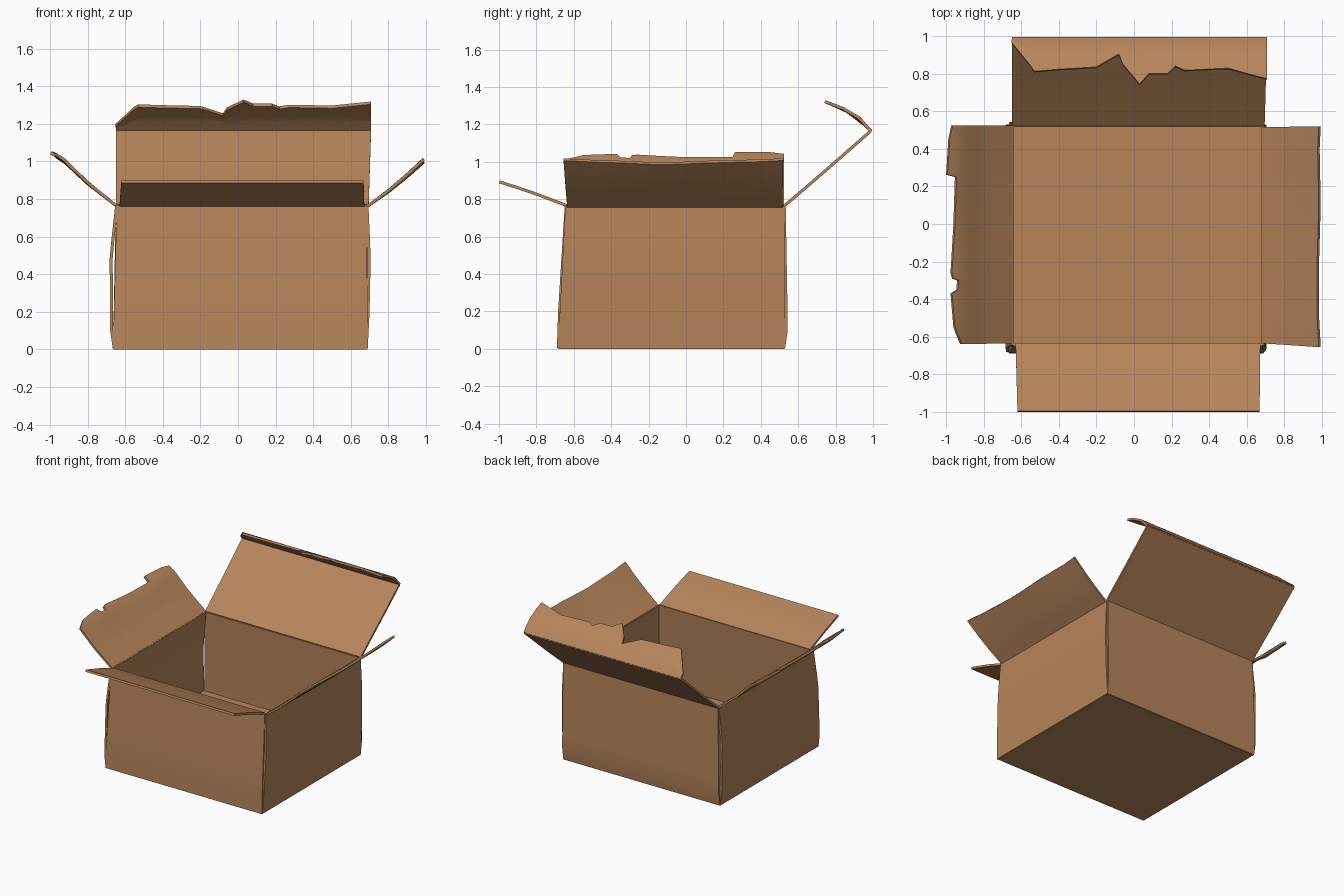
import bpy, bmesh, math
from mathutils import Vector

if "Cube" in bpy.data.objects:
    bpy.data.objects.remove(bpy.data.objects["Cube"])

card = bpy.data.materials.new("tan cardboard")
card.diffuse_color = (0.47, 0.235, 0.105, 1)
card.use_nodes = True
card.node_tree.nodes["Principled BSDF"].inputs["Base Color"].default_value = card.diffuse_color


def along(points, f):
    """Point at fraction f of the length of a polyline."""
    pts = [Vector(p) for p in points]
    lens = [(b - a).length for a, b in zip(pts, pts[1:])]
    d = f * sum(lens)
    for a, b, l in zip(pts, pts[1:], lens):
        if d <= l + 1e-9:
            return a.lerp(b, d / l)
        d -= l
    return pts[-1]


def lookup(table, s):
    """Linear interpolation in a list of (position, value)."""
    for (a, va), (b, vb) in zip(table, table[1:]):
        if s <= b:
            return va + (vb - va) * max(0, s - a) / (b - a)
    return table[-1][1]


def panel(name, axis, profile, start, end, edge=None, warp=0.0, thick=0.016, rows=8):
    """Cardboard sheet: a profile (across, z) swept along axis, with a torn edge.
    start / end are the spans along the axis at the first / last profile point."""
    lo, hi = end
    cols = {lo + (hi - lo) * i / 14 for i in range(15)}
    if edge:
        cols = {c for c in cols if all(abs(c - e[0]) > 0.015 for e in edge)}
        cols |= {min(max(e[0], lo), hi) for e in edge}
    bm = bmesh.new()
    grid = []
    for s in sorted(cols):
        t = (s - lo) / (hi - lo)
        reach = lookup(edge, s) if edge else 1.0
        col = []
        for j in range(rows + 1):
            f = reach * j / rows
            p = along(profile, f)
            q = (start[0] + (start[1] - start[0]) * t) * (1 - f) + s * f
            z = p.y + warp * f * math.sin(7 * t + 1.0)
            col.append(bm.verts.new((q, p.x, z) if axis == 'x' else (p.x, q, z)))
        grid.append(col)
    for a, b in zip(grid, grid[1:]):
        for j in range(rows):
            bm.faces.new((a[j], b[j], b[j + 1], a[j + 1]))
    me = bpy.data.meshes.new(name)
    bm.to_mesh(me)
    bm.free()
    me.materials.append(card)
    ob = bpy.data.objects.new(name, me)
    bpy.context.collection.objects.link(ob)
    mod = ob.modifiers.new("thickness", 'SOLIDIFY')
    mod.thickness = thick
    mod.offset = 0
    bpy.ops.object.select_all(action='DESELECT')
    ob.select_set(True)
    bpy.context.view_layer.objects.active = ob
    bpy.ops.object.modifier_apply(modifier=mod.name)
    bpy.ops.object.shade_smooth_by_angle(angle=math.radians(35))
    return ob


# Slightly bulging walls, each swept from the floor to the rim
panel("front_wall", 'x', [(-0.682, 0.004), (-0.676, 0.2), (-0.64, 0.768)],
      (-0.665, 0.69), (-0.645, 0.685))
panel("back_wall", 'x', [(0.522, 0.004), (0.536, 0.03), (0.535, 0.2), (0.525, 0.765)],
      (-0.665, 0.69), (-0.65, 0.69))
panel("left_wall", 'y', [(-0.658, 0.004), (-0.672, 0.1), (-0.675, 0.5), (-0.645, 0.768)],
      (-0.685, 0.53), (-0.645, 0.525))
panel("right_wall", 'y', [(0.682, 0.004), (0.692, 0.2), (0.698, 0.5), (0.686, 0.76)],
      (-0.685, 0.53), (-0.645, 0.525))

# Closed bottom and the raised inner floor
panel("bottom", 'x', [(-0.683, 0.008), (0.525, 0.008)], (-0.662, 0.686), (-0.662, 0.686))
panel("inner_floor", 'x', [(-0.665, 0.135), (0.53, 0.135)], (-0.668, 0.69), (-0.668, 0.69))

# Front flap, nearly flat
panel("front_flap", 'x', [(-0.635, 0.765), (-0.82, 0.835), (-0.997, 0.893)],
      (-0.63, 0.672), (-0.62, 0.668))

# Right flap, gently curved
panel("right_flap", 'y', [(0.686, 0.76), (0.80, 0.842), (0.90, 0.925), (0.988, 1.005)],
      (-0.635, 0.515), (-0.655, 0.52),
      [(-0.655, 1.0), (-0.5, 0.97), (-0.2, 0.97), (0.1, 1.0), (0.4, 0.98), (0.52, 1.0)],
      warp=0.008)

# Left flap with its torn outer edge
panel("left_flap", 'y', [(-0.648, 0.765), (-0.80, 0.885), (-0.93, 1.01), (-0.996, 1.045)],
      (-0.635, 0.525), (-0.64, 0.525),
      [(-0.64, 0.80), (-0.62, 0.83), (-0.55, 0.9), (-0.37, 0.94), (-0.35, 0.86),
       (-0.30, 0.85), (-0.29, 0.92), (-0.26, 0.94), (0.0, 0.90), (0.25, 0.88),
       (0.262, 1.0), (0.45, 0.97), (0.525, 0.93)], warp=0.006)

# Back flap and its curled, torn lip
panel("back_flap", 'x', [(0.527, 0.765), (0.76, 0.965), (0.988, 1.165)],
      (-0.65, 0.695), (-0.65, 0.708))
panel("back_flap_torn_lip", 'x', [(0.99, 1.163), (0.925, 1.235), (0.84, 1.285), (0.742, 1.322)],
      (-0.65, 0.708), (-0.65, 0.708),
      [(-0.65, 0.14), (-0.53, 0.76), (-0.40, 0.72), (-0.20, 0.68), (-0.10, 0.46),
       (-0.08, 0.42), (-0.06, 0.62), (0.03, 1.0), (0.08, 0.80), (0.18, 0.80),
       (0.22, 0.66), (0.27, 0.74), (0.5, 0.70), (0.6, 0.80), (0.708, 0.90)])
